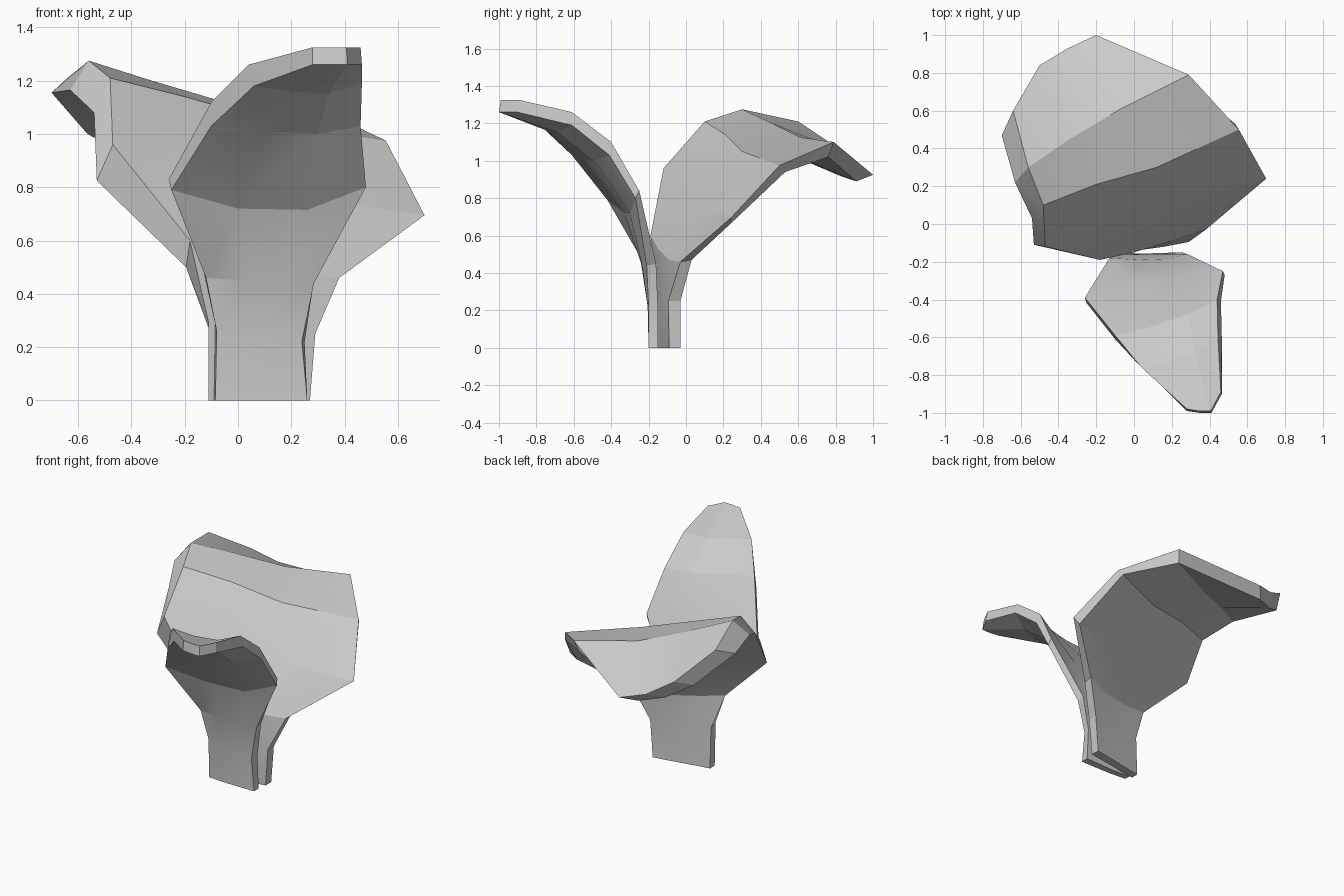
import bpy, bmesh, math
from mathutils import Vector


def leaf(name, rows, offsets):
    """Closed leaf: rows of 4 points on one side, the other side offset per row (left, right)."""
    bm = bmesh.new()
    a, b = [], []
    for row, (dl, dr) in zip(rows, offsets):
        n = len(row) - 1
        pts = [Vector(p) for p in row]
        a.append([bm.verts.new(p) for p in pts])
        b.append([bm.verts.new(p + Vector(dl).lerp(Vector(dr), j / n)) for j, p in enumerate(pts)])
    m, n = len(rows) - 1, len(rows[0]) - 1
    # two skins
    for i in range(m):
        for j in range(n):
            bm.faces.new((a[i][j], a[i][j + 1], a[i + 1][j + 1], a[i + 1][j]))
            bm.faces.new((b[i][j], b[i + 1][j], b[i + 1][j + 1], b[i][j + 1]))
        # side rims
        for j in (0, n):
            bm.faces.new((a[i][j], a[i + 1][j], b[i + 1][j], b[i][j]))
    # base and tip rims
    for i in (0, m):
        for j in range(n):
            bm.faces.new((a[i][j], a[i][j + 1], b[i][j + 1], b[i][j]))
    bmesh.ops.recalc_face_normals(bm, faces=bm.faces)
    me = bpy.data.meshes.new(name)
    bm.to_mesh(me)
    bm.free()
    ob = bpy.data.objects.new(name, me)
    bpy.context.collection.objects.link(ob)
    bpy.ops.object.select_all(action='DESELECT')
    ob.select_set(True)
    bpy.context.view_layer.objects.active = ob
    bpy.ops.object.shade_smooth_by_angle(angle=math.radians(15))
    return ob


# Broad rear leaf: upper surface, offsets to the underside
rear_rows = [
    [(-.11, -.15, 0), (.02, -.13, 0), (.14, -.11, 0), (.27, -.09, 0)],
    [(-.11, -.16, .29), (.02, -.14, .28), (.16, -.12, .26), (.29, -.095, .25)],
    [(-.18, -.19, .60), (0, -.15, .53), (.2, -.09, .47), (.38, -.03, .46)],
    [(-.47, -.12, .96), (-.12, -.01, .86), (.25, .1, .76), (.70, .24, .695)],
    [(-.48, .10, 1.21), (-.2, .21, 1.14), (.12, .30, 1.05), (.555, .50, .975)],
    [(-.56, .30, 1.275), (-.34, .45, 1.205), (-.07, .61, 1.125), (.29, .79, 1.10)],
    [(-.64, .60, 1.21), (-.5, .84, 1.05), (-.35, .93, .96), (-.2, 1.0, .925)],
]
rear_off = [
    ((0, .05, 0), (0, .06, 0)),
    ((0, .05, -.02), (0, .065, 0)),
    ((-.015, .05, -.10), (0, .06, .01)),
    ((-.06, .01, -.135), (-.05, 0, -.03)),
    ((-.06, -.07, -.13), (-.02, .03, -.035)),
    ((-.07, -.08, -.11), (-.02, -.03, -.08)),
    ((-.06, -.13, -.055), (-.08, -.09, -.035)),
]
leaf("rear_leaf", rear_rows, rear_off)

# Narrow front leaf: outer underside, offsets to the inner surface
front_rows = [
    [(-.085, -.19, 0), (.04, -.20, 0), (.15, -.20, 0), (.26, -.20, 0)],
    [(-.08, -.20, .26), (.04, -.205, .22), (.14, -.205, .22), (.24, -.20, .22)],
    [(-.12, -.23, .46), (.03, -.24, .45), (.17, -.235, .44), (.285, -.21, .44)],
    [(-.25, -.42, .79), (0, -.33, .72), (.26, -.30, .715), (.48, -.27, .80)],
    [(-.10, -.61, 1.03), (.10, -.56, 1.01), (.30, -.49, 1.0), (.46, -.41, 1.03)],
    [(.06, -.77, 1.18), (.20, -.74, 1.16), (.34, -.68, 1.15), (.465, -.61, 1.19)],
    [(.28, -.99, 1.26), (.35, -1.0, 1.26), (.41, -1.0, 1.26), (.465, -.90, 1.26)],
]
front_off = [
    ((-.005, .04, 0), (0, .05, 0)),
    ((-.005, .04, .05), (.01, .05, 0)),
    ((-.01, .05, .03), (0, .05, .01)),
    ((-.01, .03, .04), (-.01, .02, .04)),
    ((0, .02, .09), (-.02, .01, .07)),
    ((-.02, .01, .08), (-.02, 0, .07)),
    ((0, .01, .065), (-.005, .01, .065)),
]
leaf("front_leaf", front_rows, front_off)
